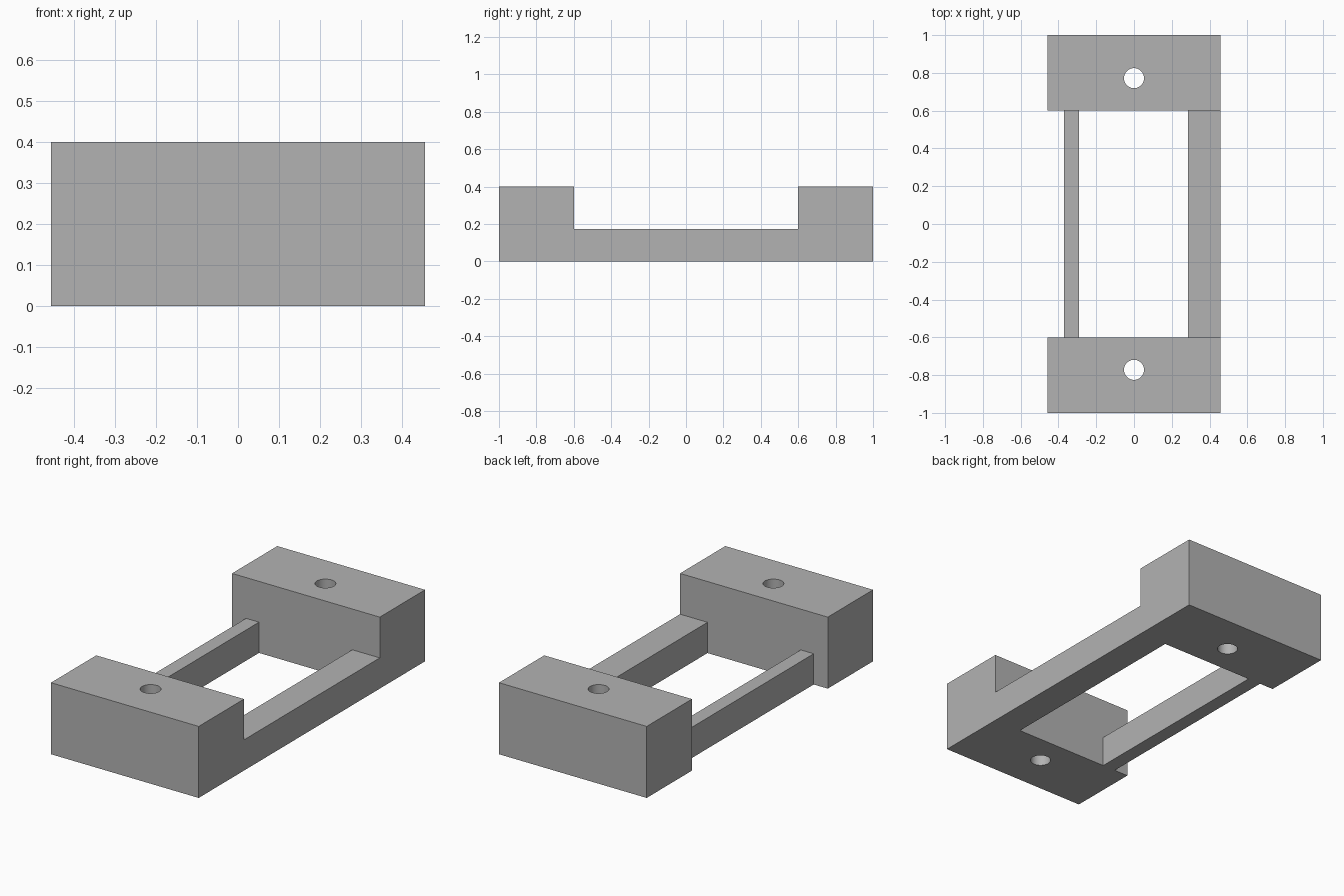
import bpy
import math

default = bpy.data.objects.get("Cube")
if default:
    bpy.data.objects.remove(default, do_unlink=True)

# Single grey material
grey = bpy.data.materials.new("plain grey")
grey.use_nodes = True
colour = (0.45, 0.45, 0.45, 1)
grey.diffuse_color = colour
grey.node_tree.nodes["Principled BSDF"].inputs["Base Color"].default_value = colour

HALF_WIDTH, HALF_LENGTH = 0.457, 1.0
BLOCK_HEIGHT, BLOCK_INNER = 0.4, 0.6
RAIL_HEIGHT = 0.172
HOLE_Y, HOLE_RADIUS = 0.772, 0.053


def box(name, x0, x1, y0, y1, height):
    bpy.ops.mesh.primitive_cube_add(
        size=1, location=((x0 + x1) / 2, (y0 + y1) / 2, height / 2))
    obj = bpy.context.object
    obj.name = name
    obj.scale = (x1 - x0, y1 - y0, height)
    bpy.ops.object.transform_apply(location=True, rotation=False, scale=True)
    obj.data.materials.append(grey)
    return obj


def combine(target, tool, operation):
    mod = target.modifiers.new(operation.title(), 'BOOLEAN')
    mod.operation = operation
    mod.solver = 'EXACT'
    mod.object = tool
    bpy.context.view_layer.objects.active = target
    bpy.ops.object.modifier_apply(modifier=mod.name)
    bpy.data.objects.remove(tool, do_unlink=True)


# End blocks, joined by a wide flush rail and a narrow inset rail
frame = box("mounting_frame", -HALF_WIDTH, HALF_WIDTH,
            -HALF_LENGTH, -BLOCK_INNER, BLOCK_HEIGHT)
parts = [
    box("wide_rail", 0.287, HALF_WIDTH, -BLOCK_INNER, BLOCK_INNER, RAIL_HEIGHT),
    box("narrow_rail", -0.37, -0.29, -BLOCK_INNER, BLOCK_INNER, RAIL_HEIGHT),
    box("back_block", -HALF_WIDTH, HALF_WIDTH,
        BLOCK_INNER, HALF_LENGTH, BLOCK_HEIGHT),
]
for part in parts:
    combine(frame, part, 'UNION')

# Vertical screw hole through each block
for side in (-1, 1):
    bpy.ops.mesh.primitive_cylinder_add(
        vertices=48, radius=HOLE_RADIUS, depth=1,
        location=(0, side * HOLE_Y, BLOCK_HEIGHT / 2))
    cutter = bpy.context.object
    cutter.name = "hole_cutter"
    cutter.hide_render = True
    cutter.data.materials.append(grey)
    combine(frame, cutter, 'DIFFERENCE')

# Smooth hole walls, crisp block edges
bpy.ops.object.select_all(action='DESELECT')
frame.select_set(True)
bpy.context.view_layer.objects.active = frame
bpy.ops.object.shade_smooth_by_angle(angle=math.radians(30))
